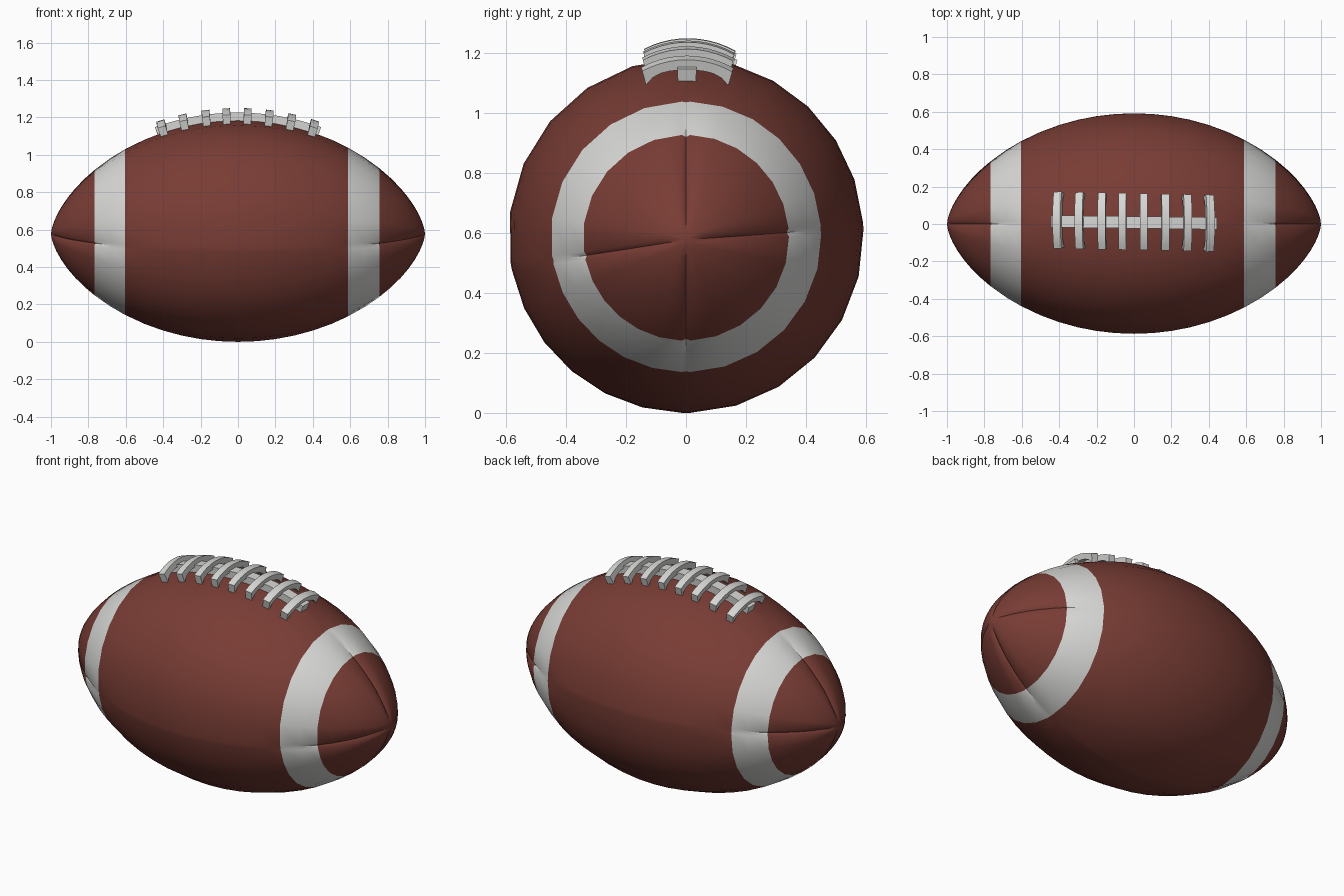
import bpy, bmesh, math
from mathutils import Vector

if "Cube" in bpy.data.objects:
    bpy.data.objects.remove(bpy.data.objects["Cube"])

R = 0.592  # largest body radius


def material(name, rgb):
    m = bpy.data.materials.new(name)
    m.diffuse_color = (*rgb, 1)
    m.use_nodes = True
    m.node_tree.nodes["Principled BSDF"].inputs["Base Color"].default_value = m.diffuse_color
    return m


leather = material("brown_leather", (0.19, 0.046, 0.035))
white = material("white_paint", (0.68, 0.68, 0.67))


def radius(x):
    return R * max(0.0, 1 - x * x) ** 0.64


def axis_z(x):
    return R - 0.014 * x * x


def surface(x, ang, off=0.0):
    """Point on the ball at x and angle (0 = back, 90 deg = top), lifted along the normal."""
    slope = (radius(x + 0.001) - radius(x - 0.001)) / 0.002
    k = 1 / math.hypot(1, slope)
    r = radius(x) + off * k
    return Vector((x - off * slope * k, r * math.cos(ang), axis_z(x) + r * math.sin(ang)))


def finish(name, bm, mats, angle=40):
    bmesh.ops.recalc_face_normals(bm, faces=bm.faces)
    me = bpy.data.meshes.new(name)
    bm.to_mesh(me)
    bm.free()
    ob = bpy.data.objects.new(name, me)
    bpy.context.collection.objects.link(ob)
    for m in mats:
        me.materials.append(m)
    bpy.ops.object.select_all(action='DESELECT')
    bpy.context.view_layer.objects.active = ob
    ob.select_set(True)
    bpy.ops.object.shade_smooth_by_angle(angle=math.radians(angle))
    return ob


# Ball body: rings along x, four panels parted by pressed-in seams
SEAMS = [math.radians(a) for a in (3, 90, 190, 270)]
STRIPES = [(-0.768, -0.605), (0.588, 0.757)]
half = [0.1, 0.2, 0.3, 0.4, 0.5, 0.68, 0.82, 0.87, 0.91, 0.945, 0.97, 0.985, 0.995]
xs = sorted([0.0] + half + [-h for h in half] + [e for s in STRIPES for e in s])

bm = bmesh.new()
rings = []
for x in xs:
    r = radius(x)
    groove = 0.012 * min(1, max(0, (abs(x) - 0.5) / 0.35)) * min(1, r / 0.1)
    w = min(0.014 / r, 0.25)
    ring = []
    for i, s in enumerate(SEAMS):
        e = SEAMS[(i + 1) % 4] + (2 * math.pi if i == 3 else 0)
        ring.append(bm.verts.new(surface(x, s, -groove)))
        for j in range(7):
            ring.append(bm.verts.new(surface(x, s + w + (e - s - 2 * w) * j / 6)))
    rings.append(ring)
n = len(rings[0])
for k in range(len(xs) - 1):
    mid = (xs[k] + xs[k + 1]) / 2
    painted = any(a < mid < b for a, b in STRIPES)
    for i in range(n):
        j = (i + 1) % n
        f = bm.faces.new((rings[k][i], rings[k][j], rings[k + 1][j], rings[k + 1][i]))
        f.material_index = int(painted)
for ring, x in ((rings[0], -1), (rings[-1], 1)):
    tip = bm.verts.new((x, 0, axis_z(x)))
    for i in range(n):
        bm.faces.new((ring[i], ring[(i + 1) % n], tip))
finish("ball_body", bm, [leather, white], 50)


def strap(name, sections):
    """Solid strap bridged through four-cornered sections, with rounded edges."""
    bm = bmesh.new()
    loops = [[bm.verts.new(p) for p in s] for s in sections]
    for a, b in zip(loops, loops[1:]):
        for i in range(4):
            j = (i + 1) % 4
            bm.faces.new((a[i], a[j], b[j], b[i]))
    bm.faces.new(loops[0])
    bm.faces.new(loops[-1])
    sharp = [e for e in bm.edges if e.calc_face_angle(0) > 0.8]
    bmesh.ops.bevel(bm, geom=sharp, offset=0.008, segments=2, affect='EDGES', profile=0.5)
    finish(name, bm, [white])


def top_angle(x, y):
    return math.pi / 2 - y / radius(x)


# Long lace running along the top
sections = []
for i in range(17):
    x = -0.43 + 0.86 * i / 16
    c = 0.008 - 0.012 * x
    lo, hi = (top_angle(x, c + s * 0.03) for s in (-1, 1))
    sections.append([surface(x, lo, -0.005), surface(x, hi, -0.005),
                     surface(x, hi, 0.042), surface(x, lo, 0.042)])
strap("long_lace", sections)

# Cross laces arching over the long lace, ends tucked down onto the leather
for k, x in enumerate((-0.395, -0.283, -0.166, -0.06, 0.05, 0.162, 0.276, 0.392)):
    sections = []
    for i in range(11):
        t = -1 + 0.2 * i
        a = top_angle(x, 0.012 - 0.02 * x + 0.142 * t)
        top = 0.066 - 0.02 * t * t
        bottom = 0.03 - 0.035 * t ** 4
        xa, xb = x - 0.02, x + 0.02
        sections.append([surface(xa, a, bottom), surface(xb, a, bottom),
                         surface(xb, a, top), surface(xa, a, top)])
    strap(f"cross_lace_{k + 1}", sections)
